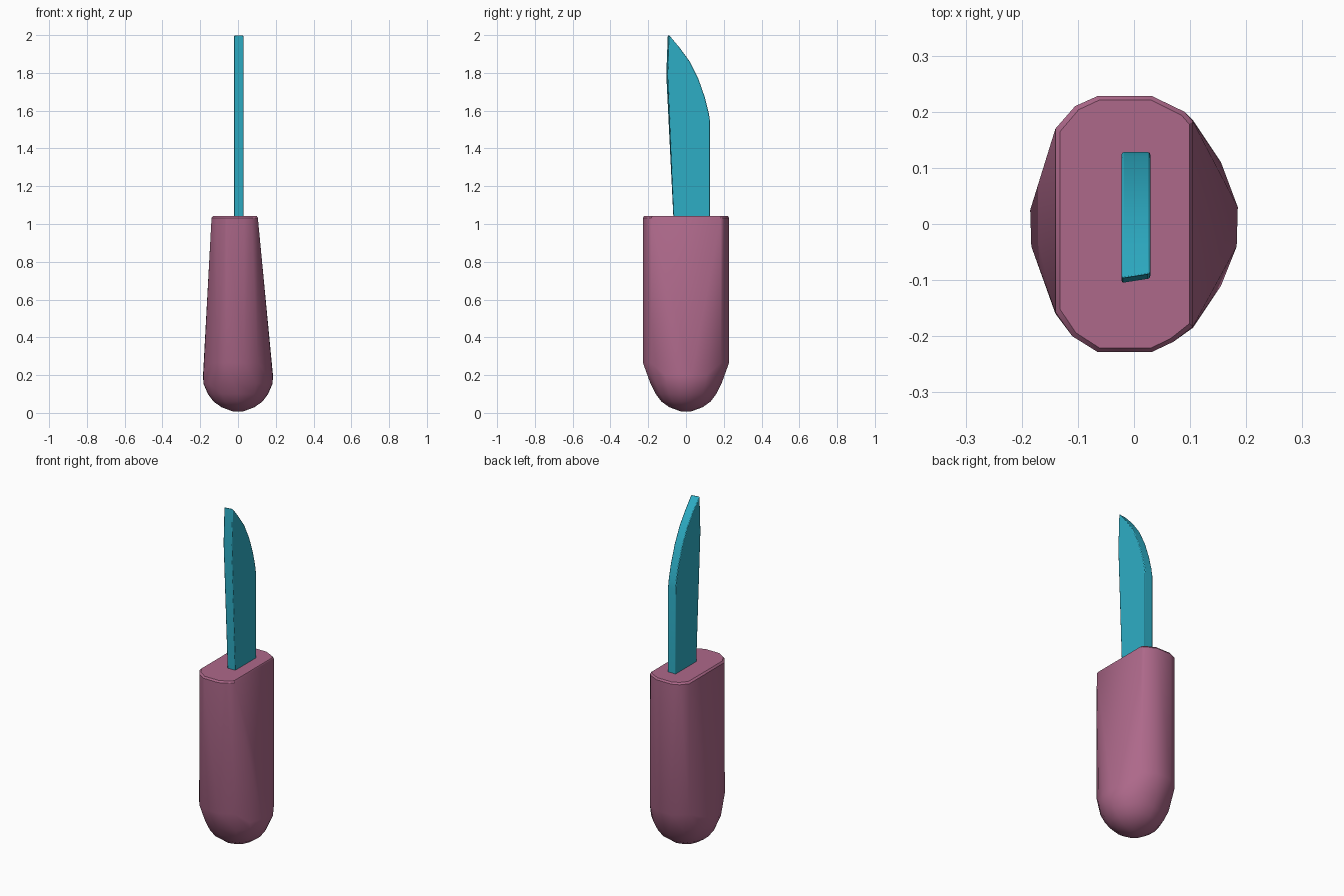
import bpy
import bmesh
import math

cube = bpy.data.objects.get("Cube")
if cube:
    bpy.data.objects.remove(cube)


def material(name, color):
    mat = bpy.data.materials.new(name)
    mat.use_nodes = True
    mat.diffuse_color = color
    mat.node_tree.nodes["Principled BSDF"].inputs["Base Color"].default_value = color
    return mat


def finish(bm, name, mat, angle):
    bmesh.ops.recalc_face_normals(bm, faces=bm.faces)
    mesh = bpy.data.meshes.new(name)
    bm.to_mesh(mesh)
    bm.free()
    mesh.materials.append(mat)
    obj = bpy.data.objects.new(name, mesh)
    bpy.context.collection.objects.link(obj)
    bpy.ops.object.select_all(action='DESELECT')
    obj.select_set(True)
    bpy.context.view_layer.objects.active = obj
    bpy.ops.object.shade_smooth_by_angle(angle=math.radians(angle))
    return obj


pink = material("dusty pink", (0.42, 0.14, 0.255, 1))
teal = material("teal blue", (0.027, 0.42, 0.56, 1))

# Handle: hull of a narrow top outline and a wide, rounded butt
top = [(-.065, .228), (.032, .228), (.09, .2), (.105, .183), (.105, -.183),
       (.07, -.21), (.032, -.228), (-.065, -.228), (-.11, -.2), (-.14, -.157),
       (-.14, .17), (-.105, .21)]
shoulder = [(-.065, .228), (.032, .228), (.105, .185), (.105, -.185),
            (.032, -.228), (-.065, -.228), (-.11, -.2), (-.14, -.16), (-.14, .17)]
butt = [(.185, .03), (.183, -.04), (.155, -.11), (.1, -.17), (0, -.2),
        (-.1, -.17), (-.155, -.11), (-.183, -.04), (-.185, .025),
        (-.155, .11), (-.1, .17), (0, .2), (.1, .17), (.155, .11)]
bm = bmesh.new()


def ring(points, z, sx=1, sy=1):
    for x, y in points:
        bm.verts.new((x * sx, y * sy, z))


ring(top, 1.033)
ring(top, 1.043, .94, .97)
ring(shoulder, .265)
for z, sx, sy in [(.2, 1, 1), (.155, .99, .94), (.1, .86, .8),
                  (.06, .7, .65), (.03, .47, .44), (.008, .15, .14)]:
    ring(butt, z, sx, sy)
hull = bmesh.ops.convex_hull(bm, input=bm.verts)
unused = {v for v in hull["geom_interior"] + hull["geom_unused"]
          if isinstance(v, bmesh.types.BMVert)}
bmesh.ops.delete(bm, geom=list(unused), context='VERTS')
bmesh.ops.dissolve_limit(bm, angle_limit=math.radians(2), verts=bm.verts, edges=bm.edges)
finish(bm, "handle", pink, 30)

# Blade: side profile with a curved back, given a thickness
profile = [(-.065, 1.0), (-.105, 1.79), (-.097, 2.0), (-.035, 1.935), (.02, 1.86),
           (.065, 1.77), (.1, 1.67), (.12, 1.59), (.128, 1.54), (.128, 1.0)]
bm = bmesh.new()
face = bm.faces.new([bm.verts.new((-.022, y, z)) for y, z in profile])
side = bmesh.ops.extrude_face_region(bm, geom=[face])
for v in side["geom"]:
    if isinstance(v, bmesh.types.BMVert):
        v.co.x = .029
        # The front edge is cut slightly askew
        if v.co.y < -.05 and v.co.z > 1.5:
            v.co.y += .008
blade = finish(bm, "blade", teal, 30)
bevel = blade.modifiers.new("soft edges", 'BEVEL')
bevel.width = .004
bevel.segments = 2
bevel.limit_method = 'ANGLE'
bevel.angle_limit = math.radians(40)
